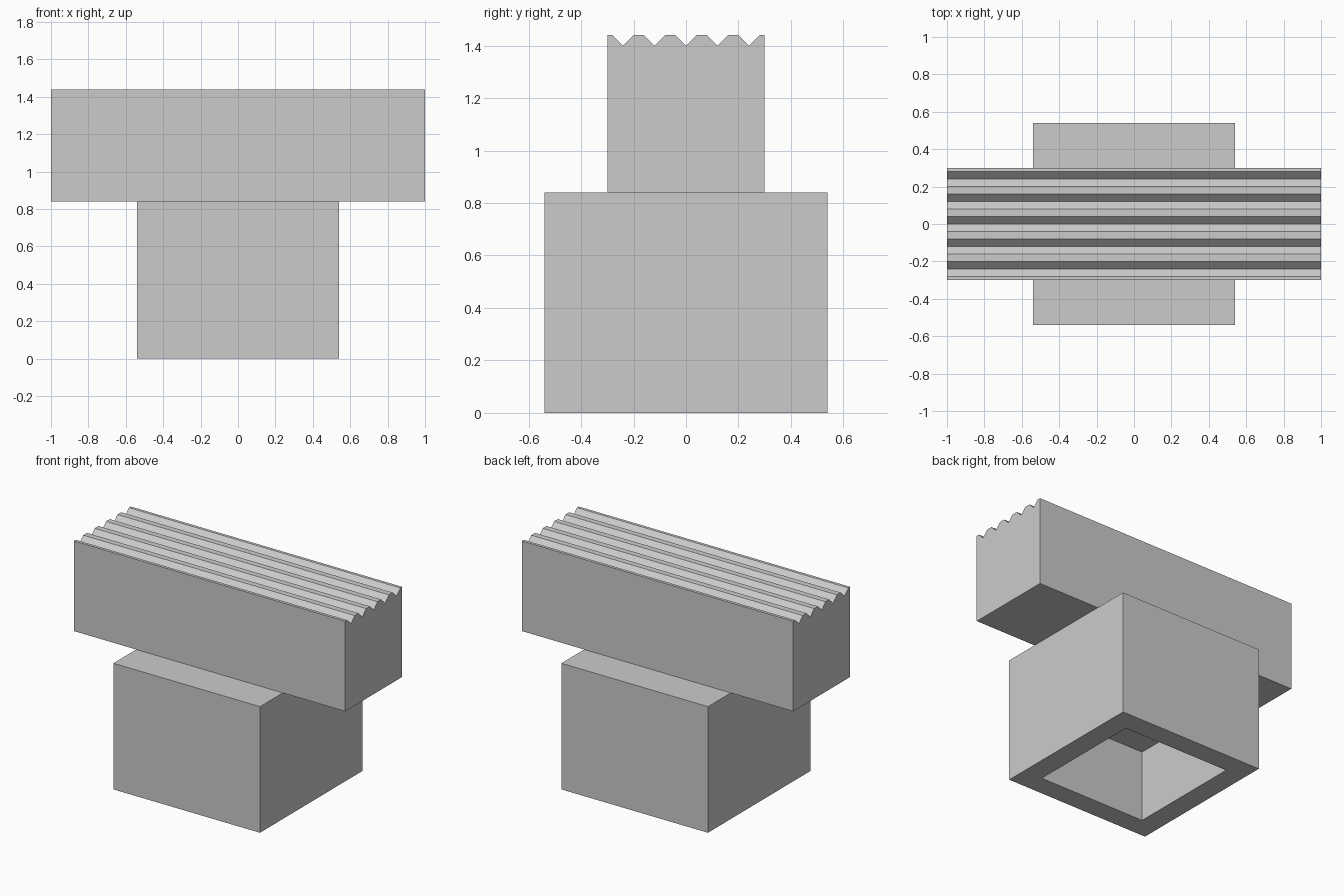
import bpy
import bmesh

cube = bpy.data.objects.get("Cube")
if cube:
    bpy.data.objects.remove(cube, do_unlink=True)

# Single plain grey
GREY = (0.6, 0.6, 0.6, 1)
grey = bpy.data.materials.new("light grey")
grey.use_nodes = True
grey.diffuse_color = GREY
grey.node_tree.nodes["Principled BSDF"].inputs["Base Color"].default_value = GREY

BASE_HALF, BASE_TOP = 0.54, 0.84
SOCKET_HALF, SOCKET_DEPTH = 0.34, 0.48
BEAM_HALF, BEAM_TOP = 0.30, 1.44
GROOVE, PITCH = 0.04, 0.12


def finish(name, bm):
    bmesh.ops.recalc_face_normals(bm, faces=bm.faces)
    mesh = bpy.data.meshes.new(name)
    bm.to_mesh(mesh)
    bm.free()
    mesh.materials.append(grey)
    obj = bpy.data.objects.new(name, mesh)
    bpy.context.collection.objects.link(obj)
    return obj


# Base block with a square socket in its underside
bm = bmesh.new()
bmesh.ops.create_cube(bm, size=1)
for v in bm.verts:
    v.co = (v.co.x * 2 * BASE_HALF, v.co.y * 2 * BASE_HALF, (v.co.z + 0.5) * BASE_TOP)
bottom = min(bm.faces, key=lambda f: f.calc_center_median().z)
bmesh.ops.inset_region(bm, faces=[bottom], thickness=BASE_HALF - SOCKET_HALF)
socket = bmesh.ops.extrude_discrete_faces(bm, faces=[bottom])["faces"][0]
for v in socket.verts:
    v.co.z = SOCKET_DEPTH
finish("base_block", bm)

# Cross beam: profile with V grooves along the top, swept along x
profile = [(BEAM_HALF, BASE_TOP), (-BEAM_HALF, BASE_TOP), (-BEAM_HALF, BEAM_TOP)]
for i in range(-2, 3):
    y = i * PITCH
    profile += [(y - GROOVE, BEAM_TOP), (y, BEAM_TOP - GROOVE), (y + GROOVE, BEAM_TOP)]
profile.append((BEAM_HALF, BEAM_TOP))

bm = bmesh.new()
end = bm.faces.new([bm.verts.new((-1, y, z)) for y, z in profile])
swept = bmesh.ops.extrude_face_region(bm, geom=[end], use_keep_orig=True)["geom"]
bmesh.ops.translate(bm, vec=(2, 0, 0),
                    verts=[g for g in swept if isinstance(g, bmesh.types.BMVert)])
finish("grooved_beam", bm)
